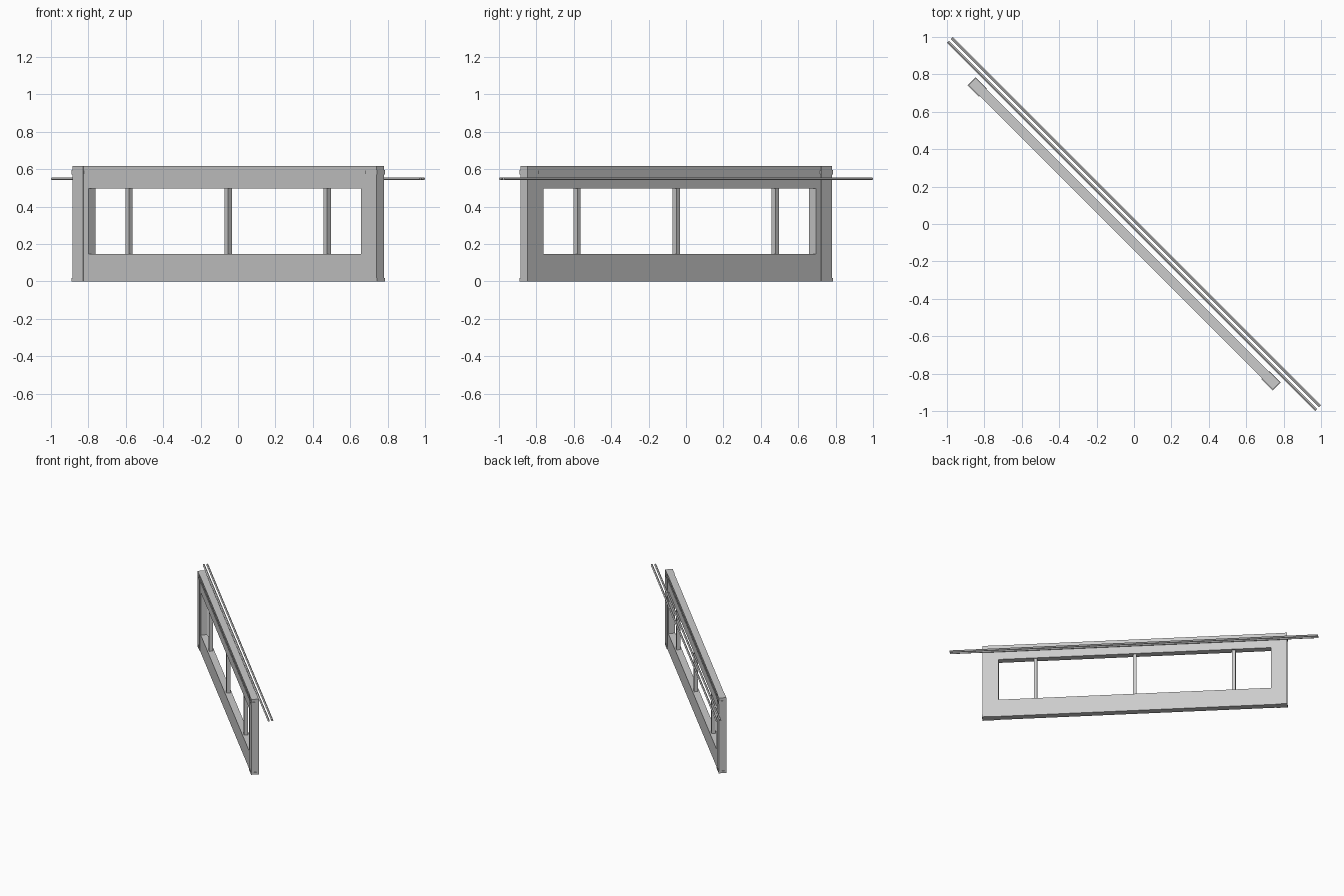
import bpy, math
from mathutils import Matrix, Vector

if "Cube" in bpy.data.objects:
    bpy.data.objects.remove(bpy.data.objects["Cube"])

# Local axes: u runs along the frame, v through its thickness, turned 45 degrees
TURN = Matrix.Rotation(math.radians(-45), 4, 'Z')

grey = bpy.data.materials.new("light_grey")
grey.diffuse_color = (0.6, 0.6, 0.6, 1)
grey.use_nodes = True
grey.node_tree.nodes["Principled BSDF"].inputs["Base Color"].default_value = grey.diffuse_color


def box(name, u0, u1, v0, v1, z0, z1):
    verts = [TURN @ Vector((u, v, z)) for z in (z0, z1)
             for u, v in ((u0, v0), (u1, v0), (u1, v1), (u0, v1))]
    faces = [(3, 2, 1, 0), (4, 5, 6, 7)]
    faces += [(i, (i + 1) % 4, (i + 1) % 4 + 4, i + 4) for i in range(4)]
    mesh = bpy.data.meshes.new(name)
    mesh.from_pydata(verts, [], faces)
    mesh.materials.append(grey)
    ob = bpy.data.objects.new(name, mesh)
    bpy.context.collection.objects.link(ob)
    return ob


FRONT, BACK = -0.100, -0.048

# Rails between the posts
box("bottom_rail", -1.07, 1.07, FRONT, BACK, 0, 0.145)
box("top_rail", -1.07, 1.07, FRONT, BACK, 0.495, 0.575)
box("top_groove", -1.07, 1.07, FRONT + 0.004, BACK - 0.004, 0.575, 0.592)
box("top_cap", -1.07, 1.07, FRONT, BACK, 0.592, 0.617)

# Posts, jambs and thin collars at both ends
for side, s in (("left", -1), ("right", 1)):
    def span(a, b):
        return sorted((s * a, s * b))
    box(side + "_jamb", *span(1.03, 1.07), FRONT, BACK, 0.145, 0.495)
    box(side + "_post", *span(1.07, 1.151), FRONT - 0.002, BACK + 0.002, 0, 0.617)
    for label, z0, z1 in (("foot", 0, 0.018), ("head", 0.572, 0.594)):
        box(f"{side}_{label}_collar", *span(1.067, 1.154),
            FRONT - 0.004, BACK + 0.004, z0, z1)

# Three upright bars in the opening
for i, u in enumerate((-0.75, 0, 0.75)):
    box(f"upright_bar_{i + 1}", u - 0.013, u + 0.013, -0.089, -0.059, 0.145, 0.495)

# Pair of long thin rods behind the frame
for i, v in enumerate((-0.0135, 0.0135)):
    bpy.ops.mesh.primitive_cylinder_add(vertices=12, radius=0.0075, depth=2.786)
    rod = bpy.context.object
    rod.name = f"rod_{i + 1}"
    rod.data.transform(TURN @ Matrix.Translation((0, v, 0.548))
                       @ Matrix.Rotation(math.radians(90), 4, 'Y'))
    rod.data.materials.append(grey)
    bpy.ops.object.shade_smooth_by_angle()
